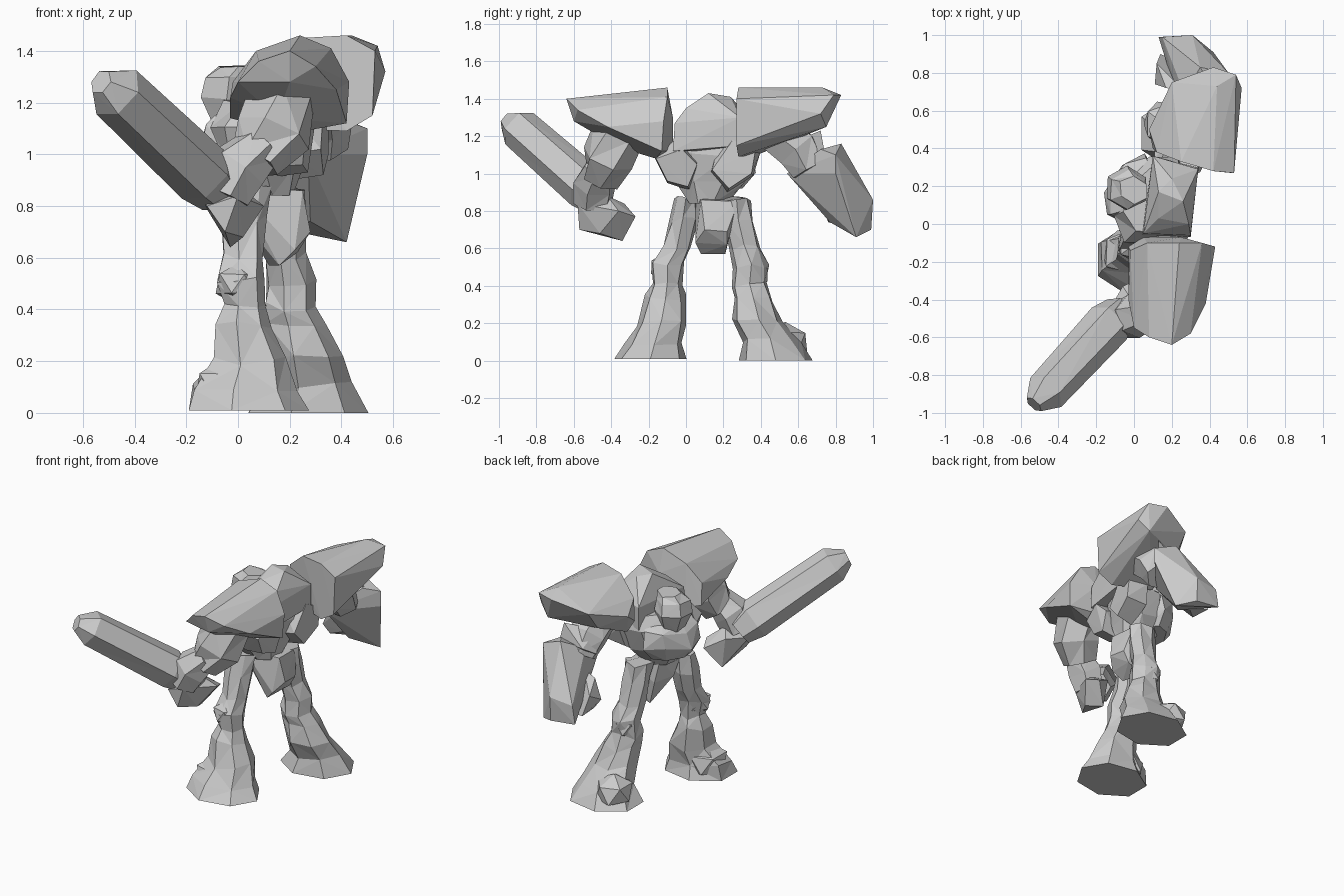
import bpy, bmesh, math, random
from mathutils import Vector, Matrix

random.seed(4)


def finish(name, bm):
    bmesh.ops.recalc_face_normals(bm, faces=bm.faces)
    me = bpy.data.meshes.new(name)
    bm.to_mesh(me)
    bm.free()
    ob = bpy.data.objects.new(name, me)
    bpy.context.collection.objects.link(ob)
    return ob


def skin(name, rings):
    """Join rings of equal count with triangles and cap both ends."""
    bm = bmesh.new()
    rows = [[bm.verts.new(p) for p in r] for r in rings]
    n = len(rows[0])
    for k, (a, b) in enumerate(zip(rows, rows[1:])):
        for i in range(n):
            j = (i + 1) % n
            if (i + k) % 2:
                bm.faces.new((a[i], a[j], b[j]))
                bm.faces.new((a[i], b[j], b[i]))
            else:
                bm.faces.new((a[i], a[j], b[i]))
                bm.faces.new((a[j], b[j], b[i]))
    bm.faces.new(rows[0])
    bm.faces.new(rows[-1])
    return finish(name, bm)


def loft(name, rings, n=7, turn=0, rough=0.1):
    """Stack of horizontal rings (x, y, z, rx, ry), turned about z."""
    rot = Matrix.Rotation(math.radians(turn), 3, 'Z')
    out = []
    for k, (x, y, z, rx, ry) in enumerate(rings):
        row = []
        for i in range(n):
            a = math.tau * i / n
            s = 1.04 if k == 0 else 1.05 + random.uniform(-rough, rough)
            dz = 0 if k == 0 else random.uniform(-.2, .2) * rough
            row.append(Vector((x, y, z + dz)) + rot @ Vector((math.cos(a) * rx * s, math.sin(a) * ry * s, 0)))
        out.append(row)
    return skin(name, out)


def tube(name, pts, radii, n=6, rough=0.08):
    """Faceted tube along a path."""
    pts = [Vector(p) for p in pts]
    out = []
    for k, (p, r) in enumerate(zip(pts, radii)):
        d = pts[min(k + 1, len(pts) - 1)] - pts[max(k - 1, 0)]
        q = d.to_track_quat('Z', 'Y')
        out.append([p + q @ Vector((math.cos(math.tau * i / n), math.sin(math.tau * i / n), 0))
                    * r * (1.04 + random.uniform(-rough, rough)) for i in range(n)])
    return skin(name, out)


def hull(name, pts):
    bm = bmesh.new()
    for p in pts:
        bm.verts.new(p)
    bmesh.ops.convex_hull(bm, input=bm.verts)
    loose = [v for v in bm.verts if not v.link_faces]
    bmesh.ops.delete(bm, geom=loose, context='VERTS')
    return finish(name, bm)


def lump(name, c, size):
    """Small faceted boulder shape that never dips below the ground."""
    bm = bmesh.new()
    bmesh.ops.create_icosphere(bm, subdivisions=1, radius=1)
    for v in bm.verts:
        v.co = Vector(c) + Vector([a * s for a, s in zip(v.co * random.uniform(.95, 1.1), size)])
        v.co.z = max(v.co.z, .01)
    return finish(name, bm)


# legs with boots
loft("right_leg", [(.03, -.19, .01, .235, .19), (.03, -.17, .1, .2, .155), (.045, -.13, .2, .14, .12),
                   (.02, -.11, .34, .105, .10), (.02, -.1, .42, .08, .075), (.01, -.1, .52, .09, .09),
                   (.02, -.05, .6, .075, .08), (.02, -.015, .75, .09, .08), (.03, 0, .88, .09, .06)])
loft("left_leg", [(.26, .48, 0, .235, .195), (.27, .45, .1, .17, .155), (.25, .39, .22, .14, .13),
                  (.22, .36, .33, .11, .10), (.20, .34, .41, .09, .09), (.2, .35, .51, .09, .09),
                  (.18, .31, .61, .075, .08), (.17, .28, .75, .085, .08), (.16, .27, .87, .09, .07)])
for side, x, y, z in (("right", .0, -.11, .5), ("left", .19, .36, .46)):
    lump(side + "_knee_guard", (x, y, z), (.09, .09, .08))
for side, x, y in (("right", -.05, -.15), ("left", .16, .53)):
    lump(side + "_boot_toe", (x, y, .1), (.125, .13, .11))

# pelvis and rear flap
hull("pelvis", [(.0, .05, .87), (.05, .2, .88), (.25, .08, .86), (.24, .28, .85), (.02, .1, .74),
                (.08, .22, .72), (.28, .1, .70), (.27, .22, .69), (.16, .08, .57), (.12, .21, .57),
                (.22, .05, .63), (.23, .22, .62)])

# torso: local x runs front to back, local y side to side
loft("waist", [(.11, .12, .84, .10, .10), (.08, .13, .96, .15, .2), (.09, .13, 1.10, .17, .25),
               (.12, .14, 1.2, .14, .2)], n=8, turn=-32, rough=.06)
hull("upper_back", [(.04, -.06, 1.12), (.3, -.07, 1.12), (.05, -.05, 1.27), (.3, -.06, 1.27), (.13, .03, 1.36),
                    (.29, .0, 1.35), (.13, .17, 1.42), (.26, .12, 1.43), (.2, .24, 1.41), (.1, .36, 1.27),
                    (.34, .29, 1.3), (.33, .3, 1.15), (.1, .36, 1.12), (.27, .11, 1.22), (.26, .1, 1.32)])
hull("right_back_pod", [(.1, -.17, 1.09), (.26, -.16, 1.08), (.12, -.1, .95), (.25, -.1, .96), (.12, .02, .91),
                        (.27, .01, .93), (.28, .06, 1.05), (.1, .05, 1.1), (.3, -.02, 1.13), (.2, -.06, 1.18)])
hull("left_back_pod", [(.2, .13, 1.0), (.32, .14, 1.02), (.2, .22, .9), (.33, .23, .92), (.35, .35, 1.0),
                       (.2, .36, .99), (.22, .4, 1.12), (.35, .37, 1.12), (.33, .25, 1.18), (.22, .17, 1.15)])
loft("chest_plate", [(-.01, .18, .92, .08, .13), (-.03, .19, 1.0, .1, .19), (-.01, .19, 1.10, .1, .18),
                     (.03, .17, 1.16, .1, .14)], n=7, turn=-32)

# head, set low and forward
loft("head", [(-.03, .19, 1.11, .07, .07), (-.04, .19, 1.22, .11, .11), (-.03, .18, 1.30, .10, .10),
              (.0, .18, 1.335, .08, .07)], n=6, turn=-32, rough=.05)

# big shoulder pads
hull("right_shoulder_pad", [(-.03, -.12, 1.14), (-.02, -.14, 1.28), (.07, -.1, 1.40), (.24, -.1, 1.46),
                            (.36, -.1, 1.41), (.43, -.12, 1.28), (.42, -.13, 1.12), (.05, -.07, 1.12),
                            (.25, -.07, 1.3), (.2, -.16, 1.08), (-.03, -.4, 1.22), (.0, -.55, 1.28),
                            (.08, -.6, 1.36), (.2, -.64, 1.40), (.3, -.58, 1.34), (.38, -.42, 1.25),
                            (.2, -.6, 1.28), (.15, -.36, 1.14)])
hull("left_shoulder_pad", [(.1, .4, 1.2), (.12, .38, 1.34), (.25, .33, 1.45), (.42, .28, 1.46),
                           (.53, .27, 1.40), (.52, .27, 1.15), (.42, .28, 1.09), (.17, .38, 1.1),
                           (.08, .5, 1.27), (.2, .75, 1.35), (.42, .83, 1.42), (.44, .73, 1.46),
                           (.54, .79, 1.42), (.57, .72, 1.32), (.5, .75, 1.25), (.2, .65, 1.22)])

# right arm, fist and long club
tube("right_upper_arm", [(.17, -.36, 1.22), (.14, -.41, 1.08), (.07, -.45, .97)], [.13, .14, .1])
tube("right_forearm", [(.1, -.46, 1.04), (0, -.49, .95), (-.05, -.5, .84)], [.08, .11, .1])
hull("right_fist", [(-.14, -.47, .82), (-.12, -.57, .8), (-.05, -.57, .7), (.0, -.58, .84), (.0, -.42, .88),
                    (.1, -.36, .8), (.06, -.27, .77), (-.03, -.34, .64), (-.06, -.33, .84), (.02, -.46, .68)])
tube("club", [(-.07, -.46, .85), (-.13, -.53, .92), (-.47, -.89, 1.24), (-.53, -.955, 1.28)],
     [.09, .12, .108, .05], rough=.03)

# left arm with forearm shield
tube("left_upper_arm", [(.3, .48, 1.22), (.31, .6, 1.13), (.32, .66, 1.02)], [.12, .12, .1])
hull("left_elbow", [(.24, .6, 1.18), (.4, .72, 1.23), (.42, .74, 1.12), (.25, .74, 1.1), (.3, .6, .98), (.2, .66, 1.05)])
hull("left_forearm_shield", [(.42, .72, 1.13), (.5, .8, 1.1), (.35, .83, 1.16), (.5, .8, 1.0), (.31, 1.0, .86),
                             (.15, .99, .84), (.13, .99, .72), (.31, .99, .70), (.42, .91, .66),
                             (.28, .77, .74), (.27, .54, 1.0), (.27, .68, 1.08)])
hull("left_hand", [(.17, .72, .92), (.27, .7, .95), (.11, .74, .8), (.12, .85, .86), (.15, .76, .74),
                   (.14, .9, .74), (.25, .85, .72), (.25, .75, .78)])
